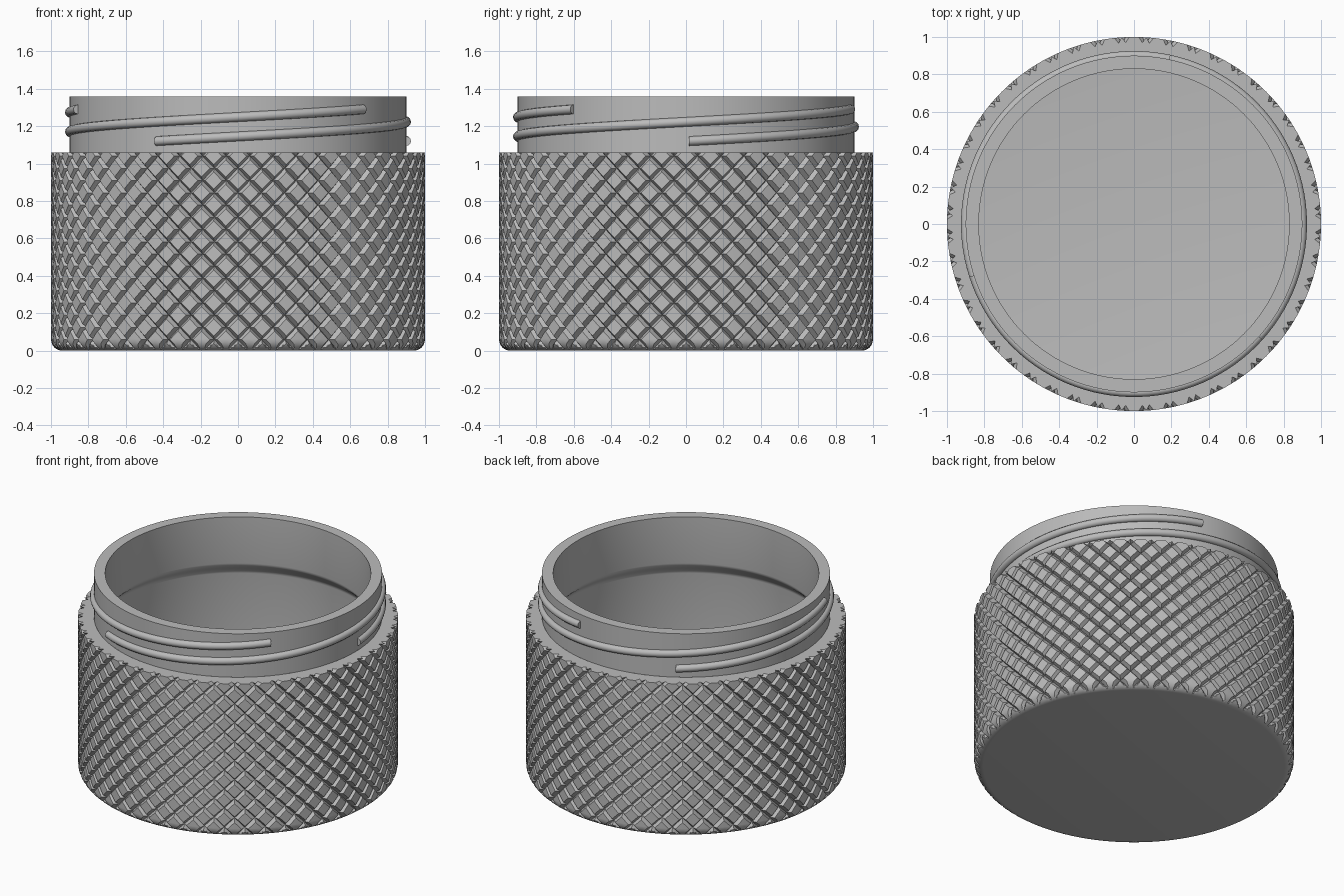
import bpy, bmesh, math
from mathutils import Vector

if "Cube" in bpy.data.objects:
    bpy.data.objects.remove(bpy.data.objects["Cube"])

# One plain metal colour
metal = bpy.data.materials.new("grey_metal")
metal.use_nodes = True
metal.diffuse_color = (0.5, 0.5, 0.5, 1)
metal.node_tree.nodes["Principled BSDF"].inputs["Base Color"].default_value = (0.5, 0.5, 0.5, 1)


def polar(r, t, z):
    return Vector((r * math.cos(t), r * math.sin(t), z))


def finish(bm, name, angle=30):
    mesh = bpy.data.meshes.new(name)
    bm.to_mesh(mesh)
    bm.free()
    mesh.materials.append(metal)
    obj = bpy.data.objects.new(name, mesh)
    bpy.context.collection.objects.link(obj)
    bpy.ops.object.select_all(action="DESELECT")
    obj.select_set(True)
    bpy.context.view_layer.objects.active = obj
    bpy.ops.object.shade_smooth_by_angle(angle=math.radians(angle))
    return obj


BODY_TOP, NECK_R, FILLET = 1.06, 0.9, 0.06


# Knurled body: a lattice along two crossing families of V grooves
def knurled_body(count=48, half_width=0.02, depth=0.03):
    pitch = math.tau / count
    steps = (0, half_width, pitch / 2, pitch - half_width)
    turn = 4 * count

    def along(k):
        return (k // 4) * pitch + steps[k % 4]

    bm = bmesh.new()
    verts = {}
    low, high = -10, math.ceil(2.4 / pitch) * 4
    for a in range(turn):
        for d in range(low, high):
            b = a - d
            t = (along(a) + along(b)) / 2 + pitch / 2
            z = (along(a) - along(b)) / 2 - 0.007
            groove = a % 4 == 0 or b % 4 == 0
            verts[a, d] = bm.verts.new(polar(1 - depth * groove, t, z))
    for a in range(turn):
        for d in range(low + 1, high - 1):
            n = (a + 1) % turn
            p, q, r, s = verts[a, d], verts[n, d + 1], verts[n, d], verts[a, d - 1]
            # the crease runs from each groove crossing to the diamond corner
            tris = ((p, r, q), (p, s, r)) if d % 4 == 0 else ((p, s, q), (s, r, q))
            for tri in tris:
                bm.faces.new(tri)

    def cut(z, **clear):
        bmesh.ops.bisect_plane(bm, geom=bm.verts[:] + bm.edges[:] + bm.faces[:],
                               plane_co=(0, 0, z), plane_no=(0, 0, 1), **clear)

    def rim(z):
        return [e for e in bm.edges if e.is_boundary and all(abs(v.co.z - z) < 1e-4 for v in e.verts)]

    cut(BODY_TOP, clear_outer=True)
    cut(0, clear_inner=True)

    # Rounded bottom edge
    for i in range(1, 7):
        cut(FILLET * (1 - math.cos(i * math.pi / 12)))
    for v in bm.verts:
        r = v.co.xy.length
        h = max(0, 1 - v.co.z / FILLET)
        new = min(r, 1 - FILLET + FILLET * math.sqrt(max(0, 1 - h * h)))
        v.co.x *= new / r
        v.co.y *= new / r

    # Flat shoulder and flat underside
    for z, radius in ((BODY_TOP, NECK_R), (0, 0)):
        ext = bmesh.ops.extrude_edge_only(bm, edges=rim(z))["geom"]
        for v in (g for g in ext if isinstance(g, bmesh.types.BMVert)):
            v.co = polar(radius, math.atan2(v.co.y, v.co.x), z)
    bmesh.ops.remove_doubles(bm, verts=bm.verts[:], dist=1e-5)
    bmesh.ops.recalc_face_normals(bm, faces=bm.faces[:])
    return finish(bm, "knurled_body", 25)


# Neck and hollow interior as one turned profile
def turned(name, profile, segments=128):
    bm = bmesh.new()
    rings = [[bm.verts.new(polar(r, math.tau * i / segments, z)) for i in range(segments)]
             for r, z in profile]
    for lo, hi in zip(rings, rings[1:]):
        for i in range(segments):
            j = (i + 1) % segments
            bm.faces.new((lo[i], lo[j], hi[j], hi[i]))
    bmesh.ops.remove_doubles(bm, verts=bm.verts[:], dist=1e-5)
    return finish(bm, name)


# Screw thread: a round bead swept along part of a helix
def thread(name, start, sweep=math.radians(197), z0=1.12, rise=0.17, bead=0.025):
    bm = bmesh.new()
    steps, sides = 64, 12
    rings = []
    for i in range(steps + 1):
        f = i / steps
        rings.append([bm.verts.new(polar(NECK_R + bead * math.cos(p), start + sweep * f,
                                         z0 + rise * f + bead * math.sin(p)))
                      for p in (math.tau * k / sides for k in range(sides))])
    for lo, hi in zip(rings, rings[1:]):
        for k in range(sides):
            m = (k + 1) % sides
            bm.faces.new((lo[k], hi[k], hi[m], lo[m]))
    bm.faces.new(rings[0])
    bm.faces.new(rings[-1])
    bmesh.ops.recalc_face_normals(bm, faces=bm.faces[:])
    return finish(bm, name, 40)


knurled_body()

profile = [(NECK_R, BODY_TOP), (NECK_R, 1.36), (0.83, 1.36)]
# soft step out below the neck
profile += [(0.865 - 0.035 * math.cos(math.pi * i / 10), 1.04 - 0.01 * i) for i in range(11)]
# rounded inner corner and floor
profile += [(0.85 + 0.05 * math.cos(math.pi * i / 12), 0.13 - 0.05 * math.sin(math.pi * i / 12))
            for i in range(7)]
profile.append((0, 0.08))
turned("neck_and_interior", profile)

for i in range(3):
    thread(f"thread_{i + 1}", math.radians(1 + 120 * i))
